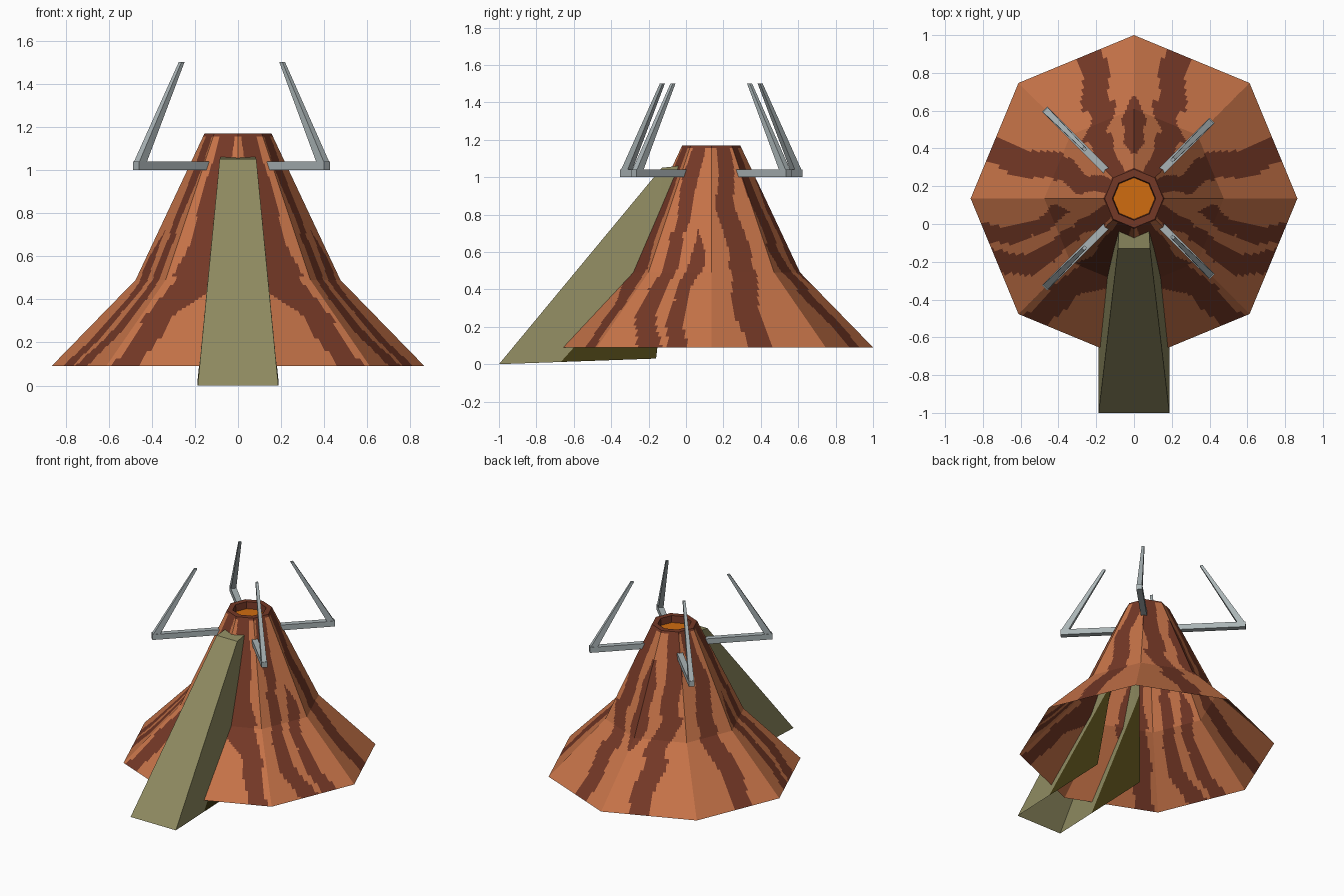
import bpy
import bmesh
from math import sin, cos, pi, radians, degrees, atan2
from mathutils import Vector

cube = bpy.data.objects.get("Cube")
if cube:
    bpy.data.objects.remove(cube, do_unlink=True)


def material(name, rgb):
    """Make a flat material from 0-255 display values."""
    linear = [((c / 255 + 0.055) / 1.055) ** 2.4 for c in rgb] + [1]
    mat = bpy.data.materials.new(name)
    mat.use_nodes = True
    mat.diffuse_color = linear
    shader = mat.node_tree.nodes["Principled BSDF"]
    shader.inputs["Base Color"].default_value = linear
    shader.inputs["Roughness"].default_value = 0.9
    return mat


LIGHT_ROCK = material("light rock", (198, 115, 72))
DARK_ROCK = material("dark rock", (116, 56, 38))
LAVA = material("lava orange", (208, 108, 16))
OLIVE = material("olive", (143, 139, 97))
DARK_OLIVE = material("dark olive", (64, 56, 17))
METAL = material("grey metal", (170, 180, 182))

CENTRE = Vector((0, 0.135, 0))
SIDES = 8


def finish(bm, name, *mats):
    mesh = bpy.data.meshes.new(name)
    bm.to_mesh(mesh)
    bm.free()
    for mat in mats:
        mesh.materials.append(mat)
    obj = bpy.data.objects.new(name, mesh)
    bpy.context.collection.objects.link(obj)
    return obj


def corner(k, radius, z):
    a = 2 * pi * k / SIDES - pi / 2
    return CENTRE + Vector((radius * cos(a), radius * sin(a), z))


# Dark streaks: (height, angle from the front, half width), mirrored left to right
STREAKS = [
    [(0.09, 41, 4), (0.3, 35, 6), (0.5, 27, 14), (0.8, 27, 9), (1.17, 22, 14)],
    [(0.09, 64, 5), (0.4, 57, 5), (0.7, 60, 6), (1.17, 63, 14)],
    [(0.09, 77, 4), (0.35, 74, 4), (0.55, 80, 6), (0.75, 76, 0)],
    [(0.09, 107, 5), (0.5, 112, 9), (0.9, 107, 11), (1.17, 116, 14)],
    [(0.09, 162, 5), (0.4, 159, 8), (0.65, 149, 10), (1.17, 146, 13)],
    [(0.42, 180, 1), (0.6, 180, 9), (0.8, 180, 11), (0.98, 180, 2)],
]


def is_dark(point):
    if point.z > 1.15:
        return True
    p = point - CENTRE
    angle = degrees(atan2(abs(p.x), -p.y))
    for streak in STREAKS:
        for (z0, a0, w0), (z1, a1, w1) in zip(streak, streak[1:]):
            if z0 <= point.z <= z1:
                t = (point.z - z0) / (z1 - z0)
                t = t * t * (3 - 2 * t)
                wobble = 2 * sin(14 * point.z + a0)
                if abs(angle - a0 - t * (a1 - a0) - wobble) < w0 + t * (w1 - w0):
                    return True
    return False


# Mountain: open eight-sided shell, finely divided so streaks follow the slopes
bm = bmesh.new()
COLS = 28
for (r0, z0), (r1, z1), rows in [((0.865, 0.09), (0.475, 0.49), 34),
                                 ((0.475, 0.49), (0.155, 1.17), 44)]:
    grid = []
    for i in range(rows + 1):
        t = i / rows
        r, z = r0 + t * (r1 - r0), z0 + t * (z1 - z0)
        ring = []
        for k in range(SIDES):
            a, b = corner(k, r, z), corner(k + 1, r, z)
            ring += [bm.verts.new(a.lerp(b, j / COLS)) for j in range(COLS)]
        grid.append(ring)
    for low, high in zip(grid, grid[1:]):
        for j in range(len(low)):
            n = (j + 1) % len(low)
            bm.faces.new((low[j], low[n], high[n], high[j]))
bmesh.ops.remove_doubles(bm, verts=bm.verts, dist=0.0001)
for face in bm.faces:
    face.material_index = int(is_dark(face.calc_center_median()))
finish(bm, "mountain", LIGHT_ROCK, DARK_ROCK)

# Crater: flat rim, short inner wall and lava floor
bm = bmesh.new()
rings = [[bm.verts.new(corner(k, r, z)) for k in range(SIDES)]
         for r, z in ((0.155, 1.17), (0.115, 1.17), (0.11, 1.12))]
for outer, inner in zip(rings, rings[1:]):
    for k in range(SIDES):
        n = (k + 1) % SIDES
        bm.faces.new((outer[k], outer[n], inner[n], inner[k]))
bm.faces.new(rings[-1]).material_index = 1
finish(bm, "crater", DARK_ROCK, LAVA)

# Ramp: slope, top landing and side walls, open at the back and below
bm = bmesh.new()
outline = [(0.187, -1, 0), (0.085, -0.13, 1.05), (0.08, -0.04, 1.06), (0.187, -0.16, 0.03)]
left = [bm.verts.new(p) for p in outline]
right = [bm.verts.new((-x, y, z)) for x, y, z in outline]
for i in range(2):
    bm.faces.new((right[i], left[i], left[i + 1], right[i + 1]))
for side, order in ((left, 1), (right, -1)):
    foot, top, landing, heel = side
    bm.faces.new((foot, heel, top)[::order])
    bm.faces.new((heel, landing, top)[::order])
# The buried rear of each wall is dark
cut, normal = Vector((0, -0.68, 0)), Vector((0, 1, -0.9))
bmesh.ops.bisect_plane(bm, geom=bm.verts[:] + bm.edges[:] + bm.faces[:],
                       plane_co=cut, plane_no=normal)
for face in bm.faces:
    face.material_index = int((face.calc_center_median() - cut).dot(normal) > 0)
finish(bm, "ramp", OLIVE, DARK_OLIVE)


def bar(name, start, end, across, up, start_size, end_size):
    """Tapered square bar between two points."""
    bm = bmesh.new()
    ends = []
    for p, (w, h) in ((start, start_size), (end, end_size)):
        ends.append([bm.verts.new(p + across * (w * i) + up * (h * j))
                     for i, j in ((-1, -1), (1, -1), (1, 1), (-1, 1))])
    for k in range(4):
        n = (k + 1) % 4
        bm.faces.new((ends[0][k], ends[0][n], ends[1][n], ends[1][k]))
    bm.faces.new(ends[0][::-1])
    bm.faces.new(ends[1])
    bmesh.ops.recalc_face_normals(bm, faces=bm.faces)
    finish(bm, name, METAL)


# Four diagonal arms with inward-leaning prongs; those on -x reach further
for side, x, reach, tip in (("left", 1, 0.585, 0.29), ("right", -1, 0.67, 0.37)):
    for end, y in (("front", -1), ("back", 1)):
        out = Vector((x, y, 0)).normalized()
        across = Vector((-out.y, out.x, 0))
        up = Vector((0, 0, 1))
        bar(f"{end}_{side}_arm", CENTRE + out * 0.2 + up * 1.02,
            CENTRE + out * reach + up * 1.02, across, up,
            (0.02, 0.02), (0.02, 0.02))
        bar(f"{end}_{side}_prong", CENTRE + out * (reach - 0.025) + up * 1.03,
            CENTRE + out * tip + up * 1.5, across, out,
            (0.018, 0.025), (0.009, 0.01))
